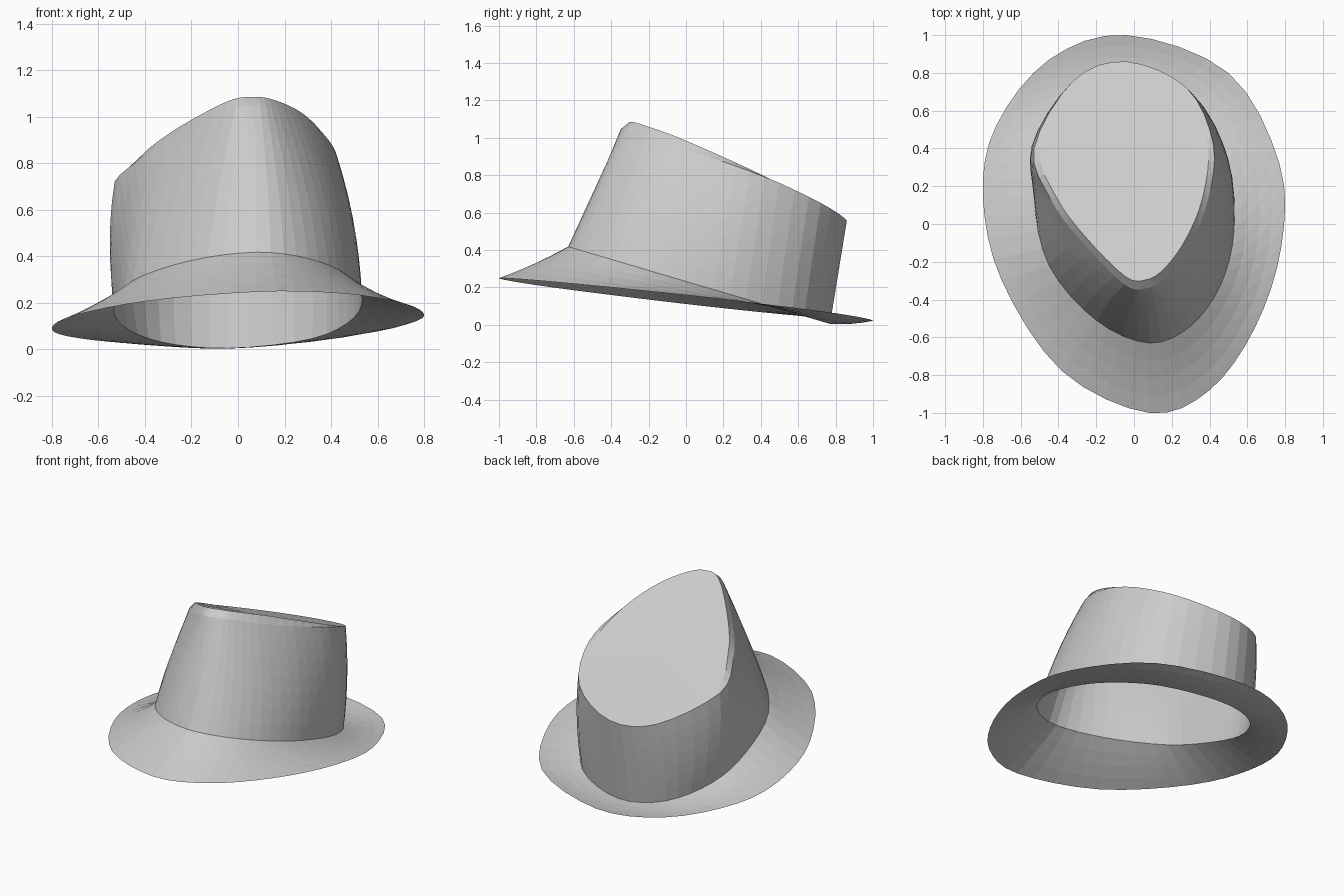
import bpy
import bmesh
from mathutils import Vector

STEPS = 4  # subdivisions between neighbouring outline points

if "Cube" in bpy.data.objects:
    bpy.data.objects.remove(bpy.data.objects["Cube"], do_unlink=True)

felt = bpy.data.materials.new("light_grey_felt")
felt.use_nodes = True
felt.diffuse_color = (0.6, 0.6, 0.6, 1)
felt.node_tree.nodes["Principled BSDF"].inputs["Base Color"].default_value = felt.diffuse_color


def smooth_loop(points, height):
    """Closed smooth curve through plan points, lifted by a height rule."""
    loop = []
    count = len(points)
    for i in range(count):
        a, b, c, d = (Vector(points[(i + k - 1) % count]) for k in range(4))
        for s in range(STEPS):
            t = s / STEPS
            p = (2 * b + (c - a) * t + (2 * a - 5 * b + 4 * c - d) * t ** 2
                 + (3 * b - a - 3 * c + d) * t ** 3) / 2
            loop.append(Vector((p.x, p.y, height(p.x, p.y))))
    return loop


def blend(lower, upper, rings, bulge):
    """Loops from lower to upper, displaced by bulge(point) in the middle."""
    loops = []
    for r in range(rings + 1):
        t = r / rings
        loops.append([p.lerp(q, t) + bulge(p) * 4 * t * (1 - t)
                      for p, q in zip(lower, upper)])
    return loops


def loft(name, loops, tip=None):
    """Skin a stack of loops, optionally closing the last one at a tip."""
    bm = bmesh.new()
    rows = [[bm.verts.new(p) for p in loop] for loop in loops]
    count = len(rows[0])
    for low, high in zip(rows, rows[1:]):
        for i in range(count):
            j = (i + 1) % count
            bm.faces.new((low[i], low[j], high[j], high[i]))
    if tip is not None:
        end = bm.verts.new(tip)
        for i in range(count):
            bm.faces.new((rows[-1][i], rows[-1][(i + 1) % count], end))
    bmesh.ops.triangulate(bm, faces=bm.faces[:])
    mesh = bpy.data.meshes.new(name)
    bm.to_mesh(mesh)
    bm.free()
    mesh.materials.append(felt)
    obj = bpy.data.objects.new(name, mesh)
    bpy.context.collection.objects.link(obj)
    return obj


# Height rules: tilted planes of the brim edge, crown base and crown top
def edge_height(x, y):
    return 0.135 - 0.11 * y + 0.03 * x


def base_height(x, y):
    return 0.232 - 0.295 * y


def top_height(x, y):
    return 0.927 - 0.425 * y + 0.11 * x


def frontness(y):
    return max(0, min(1, (0.5 - y) / 0.6))


def rim_height(x, y):
    return top_height(x, y) - 0.03 * frontness(y)


# Plan outlines, counter-clockwise from the front
edge = smooth_loop([(.08, -1), (.4, -.88), (.64, -.55), (.78, -.12), (.77, .32), (.5, .8),
                    (-.04, 1), (-.45, .87), (-.73, .52), (-.8, .15), (-.7, -.3),
                    (-.38, -.78)], edge_height)
base = smooth_loop([(.08, -.63), (.3, -.54), (.46, -.32), (.53, -.03), (.5, .32), (.32, .63),
                    (-.04, .77), (-.33, .68), (-.5, .43), (-.53, .14), (-.45, -.22),
                    (-.2, -.51)], base_height)
rim = smooth_loop([(.07, -.34), (.17, -.28), (.29, -.12), (.39, .12), (.42, .42), (.28, .72),
                   (-.04, .86), (-.32, .76), (-.53, .4), (-.44, .13), (-.28, -.09),
                   (-.05, -.32)], rim_height)

# Brim: slightly dished between its edge and the crown base
loft("brim", blend(edge, base, 4, lambda p: Vector((0, 0, -0.008))))

# Crown wall: sides a little full
loft("crown_wall", blend(base, rim, 7, lambda p: Vector((p.x * 0.05, 0, 0))))

# Crown top: narrow bevel up to a crest, then a shallow slanted dish
centre = Vector((-0.02, 0.3))


def top_loop(scale, lift):
    loop = []
    for p in rim:
        x, y = centre + (p.xy - centre) * scale
        loop.append(Vector((x, y, top_height(x, y) + lift * frontness(p.y))))
    return loop


loops = [rim] + [top_loop(s, 0.03 * s ** 2) for s in (0.93, 0.75, 0.5, 0.25)]
loft("crown_top", loops, Vector((*centre, top_height(*centre))))
